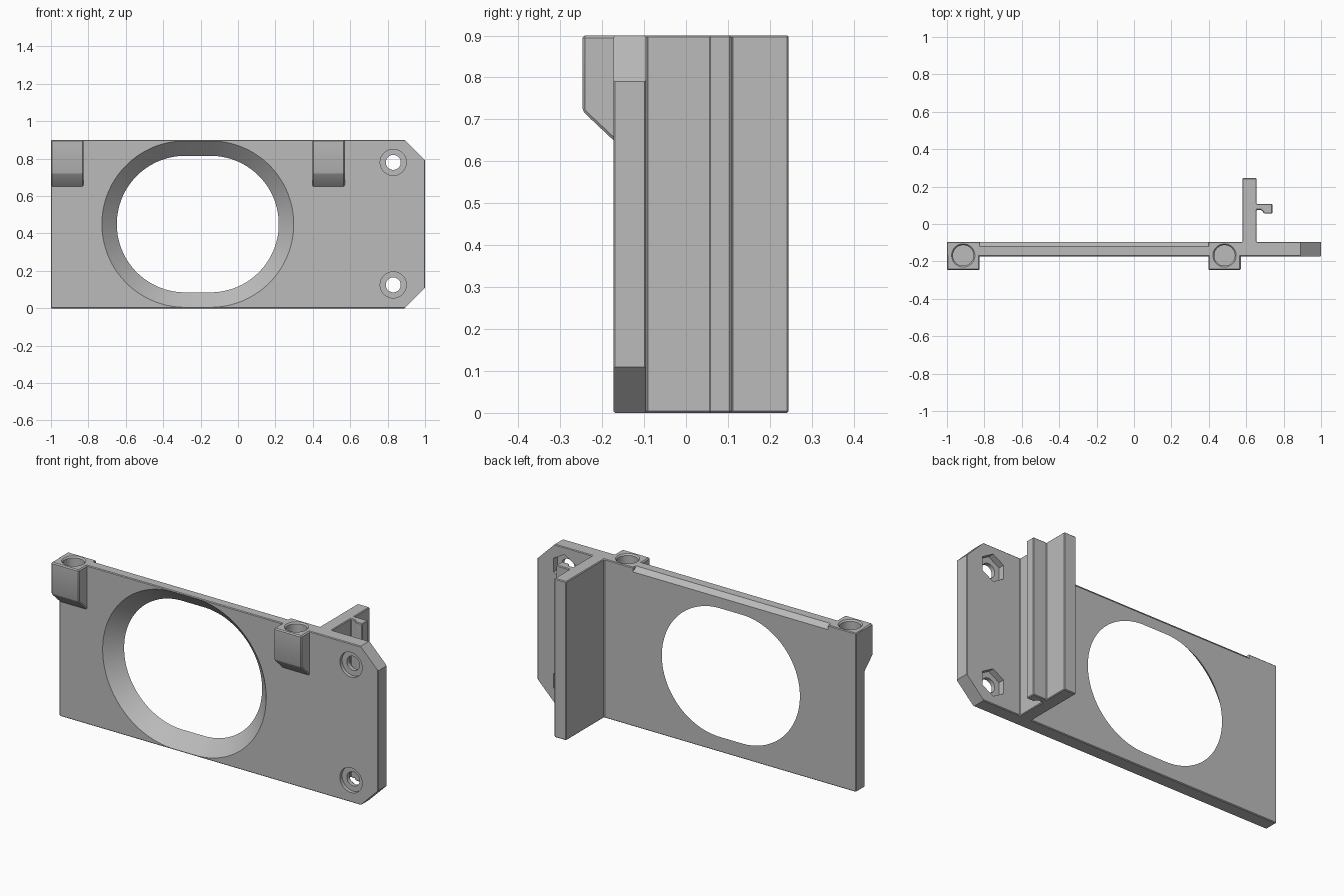
import bpy
import bmesh
from math import sin, cos, pi, radians

if "Cube" in bpy.data.objects:
    bpy.data.objects.remove(bpy.data.objects["Cube"])

FRONT, BACK, TOP = -0.173, -0.095, 0.9

grey = bpy.data.materials.new("plain grey")
grey.use_nodes = True
grey.diffuse_color = (0.5, 0.5, 0.5, 1)
grey.node_tree.nodes["Principled BSDF"].inputs["Base Color"].default_value = (0.5, 0.5, 0.5, 1)


def loft(name, rings, bevel=0):
    """Closed solid through a list of equal rings of points."""
    bm = bmesh.new()
    loops = [[bm.verts.new(p) for p in ring] for ring in rings]
    n = len(loops[0])
    for a, b in zip(loops, loops[1:]):
        for i in range(n):
            j = (i + 1) % n
            bm.faces.new((a[i], a[j], b[j], b[i]))
    bm.faces.new(loops[0][::-1])
    bm.faces.new(loops[-1])
    bmesh.ops.recalc_face_normals(bm, faces=bm.faces)
    mesh = bpy.data.meshes.new(name)
    bm.to_mesh(mesh)
    bm.free()
    mesh.materials.append(grey)
    obj = bpy.data.objects.new(name, mesh)
    bpy.context.collection.objects.link(obj)
    if bevel:
        mod = obj.modifiers.new("edge", "BEVEL")
        mod.width = bevel
        apply(obj, mod)
    return obj


def apply(obj, mod):
    with bpy.context.temp_override(object=obj, active_object=obj, selected_objects=[obj]):
        bpy.ops.object.modifier_apply(modifier=mod.name)


def combine(body, other, operation):
    mod = body.modifiers.new("combine", "BOOLEAN")
    mod.operation = operation
    mod.solver = "EXACT"
    mod.object = other
    apply(body, mod)
    bpy.data.objects.remove(other)


def along_x(profile, x0, x1):
    return [[(x, y, z) for y, z in profile] for x in (x0, x1)]


def round_y(cx, cz, steps, sides, flat=0, turn=0):
    """Rings facing the front; flat stretches the circle sideways."""
    rings = []
    for y, r in steps:
        ring = []
        for i in range(sides):
            a = 2 * pi * (i + 0.5) / sides + turn
            ring.append((cx + r * cos(a) + (flat if cos(a) > 0 else -flat), y, cz + r * sin(a)))
        rings.append(ring)
    return rings


# Plate, rear fin and hooked rib share one outline
outline = [(-1, FRONT), (1, FRONT), (1, BACK), (0.655, BACK), (0.655, 0.075),
           (0.68, 0.075), (0.698, 0.055), (0.74, 0.055), (0.74, 0.108),
           (0.655, 0.108), (0.655, 0.245), (0.58, 0.245), (0.58, BACK), (-1, BACK)]
body = loft("mounting_plate", [[(x, y, z) for x, y in outline] for z in (0, TOP)], 0.004)

# Clipped corners at the left end
for edge, s in ((0, 1), (TOP, -1)):
    corner = [(0.88, edge - s * 0.01), (1.01, edge - s * 0.01), (1.01, edge + s * 0.12)]
    combine(body, loft("corner_cutter", [[(x, y, z) for x, z in corner] for y in (-0.3, 0)]),
            "DIFFERENCE")

# Flared oblong opening
combine(body, loft("opening_cutter", round_y(
    -0.215, 0.45, [(FRONT - 0.003, 0.448), (BACK, 0.365), (0, 0.365)], 96, 0.068)), "DIFFERENCE")

# Sloped strip on the rear top edge
strip = [(BACK - 0.035, TOP + 0.01), (BACK + 0.01, TOP + 0.01), (BACK + 0.01, TOP - 0.035)]
combine(body, loft("strip_cutter", along_x(strip, -0.825, 0.4)), "DIFFERENCE")

# Front bosses with blind holes from the top
for x in (-1, 0.397):
    side = [(-0.247, TOP), (-0.247, 0.72), (-0.157, 0.635), (BACK, 0.635), (BACK, TOP)]
    combine(body, loft("boss", along_x(side, x, x + 0.174), 0.006), "UNION")
    rings = [[(x + 0.087 + r * cos(2 * pi * i / 48), -0.168 + r * sin(2 * pi * i / 48), z)
              for i in range(48)]
             for z, r in ((0.75, 0.055), (0.892, 0.055), (0.902, 0.064))]
    combine(body, loft("hole_cutter", rings), "DIFFERENCE")

# Screw holes: round recess in front, hexagonal nut pocket behind
for z in (0.125, 0.78):
    for steps, sides in (([(-0.3, 0.04), (0, 0.04)], 32),
                         ([(-0.3, 0.07), (FRONT + 0.02, 0.07)], 40),
                         ([(BACK - 0.035, 0.078), (0, 0.078)], 6)):
        combine(body, loft("screw_cutter", round_y(0.83, z, steps, sides)), "DIFFERENCE")

bpy.context.view_layer.objects.active = body
body.select_set(True)
bpy.ops.object.shade_smooth_by_angle(angle=radians(25))
